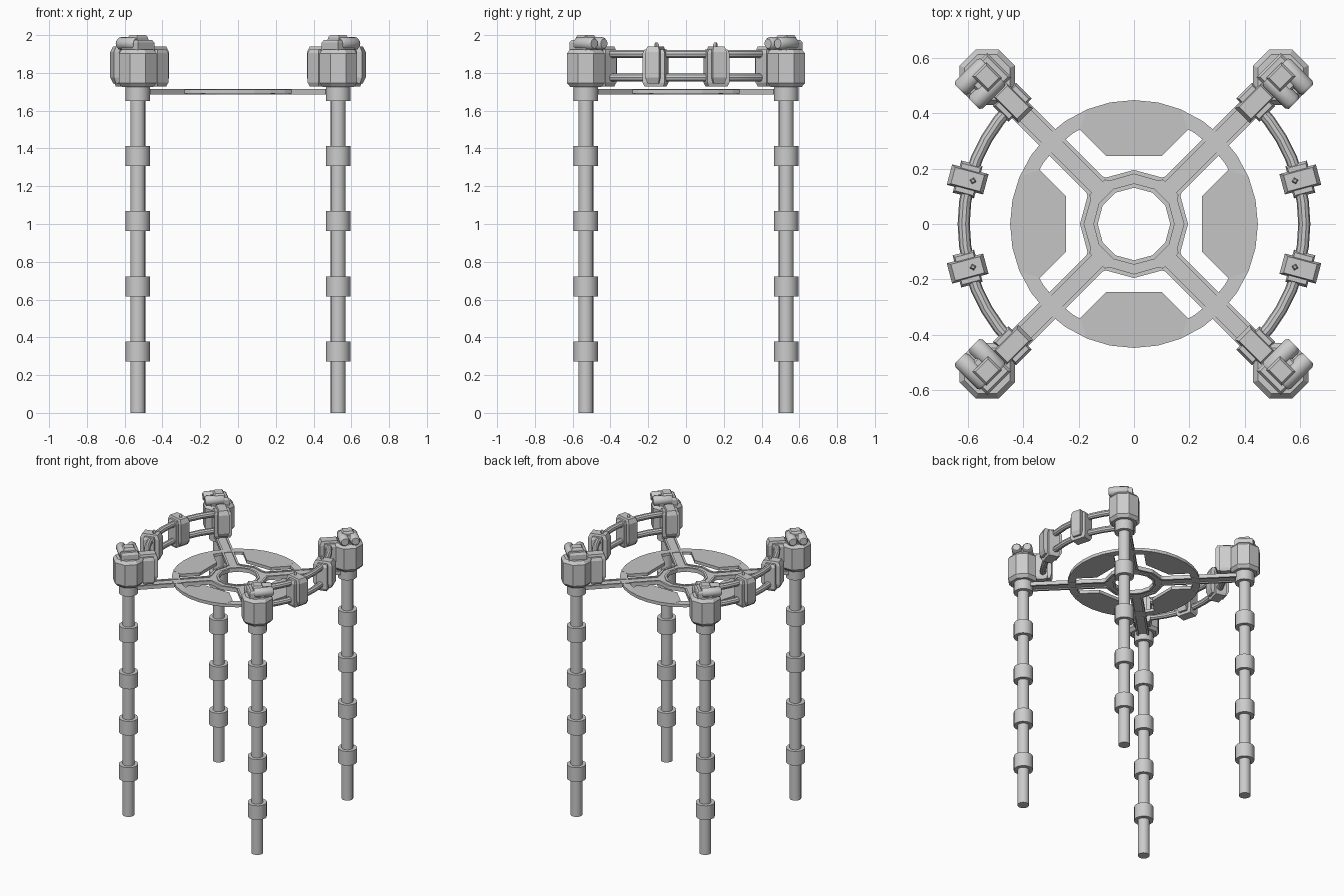
import bpy, bmesh, math
from mathutils import Matrix, Vector

if "Cube" in bpy.data.objects:
    bpy.data.objects.remove(bpy.data.objects["Cube"])


def material(name, v):
    m = bpy.data.materials.new(name)
    m.diffuse_color = (v, v, v, 1)
    m.use_nodes = True
    m.node_tree.nodes["Principled BSDF"].inputs["Base Color"].default_value = m.diffuse_color
    return m


GREY = material("light grey", 0.6)
PANEL = material("panel grey", 0.56)
S = math.sqrt(0.5)
DIAG = math.radians(45)


def finish(bm, name, mirror=(True, True), mat=GREY, smooth=False):
    bmesh.ops.recalc_face_normals(bm, faces=bm.faces)
    me = bpy.data.meshes.new(name)
    bm.to_mesh(me)
    bm.free()
    ob = bpy.data.objects.new(name, me)
    bpy.context.collection.objects.link(ob)
    me.materials.append(mat)
    if any(mirror):
        mod = ob.modifiers.new("mirror", 'MIRROR')
        mod.use_axis = (mirror[0], mirror[1], False)
        mod.use_mirror_merge = False
    if smooth:
        bpy.ops.object.select_all(action='DESELECT')
        ob.select_set(True)
        bpy.context.view_layer.objects.active = ob
        bpy.ops.object.shade_smooth_by_angle(angle=math.radians(35))
    return ob


def loft(bm, loops):
    """Skin a stack of equal-length point loops and cap both ends."""
    rings = [[bm.verts.new(p) for p in lp] for lp in loops]
    n = len(rings[0])
    for a, b in zip(rings, rings[1:]):
        for i in range(n):
            bm.faces.new((a[i], a[(i + 1) % n], b[(i + 1) % n], b[i]))
    bm.faces.new(rings[0][::-1])
    bm.faces.new(rings[-1])


def slab(bm, pts, z0, z1, M=Matrix(), bev=0.0, shrink=0.8):
    """Extrude an outline up, optionally with tapered top and bottom rims."""
    c = sum((Vector(p) for p in pts), Vector((0, 0))) / len(pts)
    small = [c + (Vector(p) - c) * shrink for p in pts]
    levels = [(pts, z0), (pts, z1)]
    if bev:
        levels = [(small, z0), (pts, z0 + bev), (pts, z1 - bev), (small, z1)]
    loft(bm, [[M @ Vector((p[0], p[1], z)) for p in lp] for lp, z in levels])


def rect(cx, hx, hy, cy=0):
    return [(cx - hx, cy - hy), (cx + hx, cy - hy), (cx + hx, cy + hy), (cx - hx, cy + hy)]


def ngon(r, n, cx=0.0, cy=0.0, a0=0.0):
    return [(cx + r * math.cos(a0 + i * math.tau / n),
             cy + r * math.sin(a0 + i * math.tau / n)) for i in range(n)]


def ring(bm, outer, inner, z0, z1):
    """Flat plate between two outlines with equal point counts."""
    loops = [[bm.verts.new((x, y, z)) for x, y in lp]
             for lp, z in ((outer, z0), (outer, z1), (inner, z1), (inner, z0))]
    n = len(outer)
    for k in range(4):
        a, b = loops[k], loops[(k + 1) % 4]
        for i in range(n):
            bm.faces.new((a[i], a[(i + 1) % n], b[(i + 1) % n], b[i]))


RADIAL = Matrix.Rotation(DIAG, 4, 'Z')      # local x points out to the corner
CX = 0.75 * S

# corner posts
bm = bmesh.new()
slab(bm, ngon(0.04, 16, CX, CX), 0, 1.75)
finish(bm, "post", smooth=True)

# collars along the posts
bm = bmesh.new()
for i in range(5):
    z = 0.325 + 0.345 * i
    slab(bm, ngon(0.065, 16, CX, CX), z - 0.053, z + 0.053)
finish(bm, "post_collar", smooth=True)

# octagonal post heads with chamfered rims
bm = bmesh.new()
slab(bm, ngon(0.1 / math.cos(math.pi / 8), 8, 0.75, 0, math.pi / 8),
     1.725, 1.925, RADIAL, 0.022, 0.82)
finish(bm, "post_head")

# caps on the heads
bm = bmesh.new()
slab(bm, rect(0.75, 0.062, 0.062), 1.90, 1.975, RADIAL, 0.015, 0.85)
slab(bm, rect(0.75, 0.04, 0.035), 1.95, 2.0, RADIAL, 0.012, 0.8)
finish(bm, "head_cap")

# twin canisters lying across each head
bm = bmesh.new()
for r in (0.715, 0.788):
    loops = []
    for t, k in ((0.03, 0.8), (0.02, 1), (-0.09, 1), (-0.102, 0.75)):
        loops.append([RADIAL @ Vector((r + x * k, t, 1.955 + y * k))
                      for x, y in ngon(0.034, 12)])
    loft(bm, loops)
finish(bm, "canister", smooth=True)

# curved double rails on the two sides
bm = bmesh.new()
for z in (1.9, 1.775):
    loops = []
    for i in range(13):
        a = math.radians(-45 + 7.5 * i)
        loops.append([((0.615 + x) * math.cos(a), (0.615 + x) * math.sin(a), z + y)
                      for x, y in ngon(0.022, 10)])
    loft(bm, loops)
finish(bm, "side_rail", mirror=(True, False), smooth=True)


# cross-shaped clamps on the rails
def clamp(name, angle, pin):
    bm = bmesh.new()
    M = Matrix.Rotation(math.radians(angle), 4, 'Z')
    slab(bm, rect(0.622, 0.04, 0.06), 1.728, 1.925, M, 0.02, 0.85)
    slab(bm, rect(0.622, 0.068, 0.038), 1.745, 1.94, M, 0.03, 0.8)
    if pin:
        slab(bm, ngon(0.012, 4, 0.602), 1.93, 1.962, M, 0.01, 0.5)
    finish(bm, name)


clamp("middle_clamp", 15, True)
clamp("end_clamp", 45, False)

# thin outer ring
Z0, Z1 = 1.69, 1.711
bm = bmesh.new()
ring(bm, ngon(0.447, 32), ngon(0.395, 32), Z0, Z1)
finish(bm, "outer_ring", mirror=(False, False))

# four infill panels reaching inward from the ring
bm = bmesh.new()
arc = [(0.4475 * math.cos(a), 0.4475 * math.sin(a))
       for a in (math.radians(67.5 + 11.25 * i) for i in range(5))]
outline = [(-0.195, 0.34), (-0.1, 0.245), (0.1, 0.245), (0.195, 0.34)] + arc
for q in range(4):
    slab(bm, outline, Z0 - 0.001, Z1 + 0.001, Matrix.Rotation(q * math.pi / 2, 4, 'Z'))
finish(bm, "ring_panel", mirror=(False, False), mat=PANEL)

# twelve-sided hub: recessed floor between two raised rims
bm = bmesh.new()
ring(bm, ngon(0.193, 12), ngon(0.132, 12), 1.693, 1.708)
ring(bm, ngon(0.147, 12), ngon(0.131, 12), 1.686, 1.714)
finish(bm, "hub", mirror=(False, False))
bm = bmesh.new()
slab(bm, [(0.195, 0), (0.18, 0), (0.155, 0.089), (0.168, 0.1)], 1.686, 1.714)
slab(bm, [(0, 0.195), (0, 0.18), (0.089, 0.155), (0.1, 0.168)], 1.686, 1.714)
slab(bm, [(0.168, 0.1), (0.155, 0.089), (0.165, 0.125), (0.175, 0.125)], 1.686, 1.714)
slab(bm, [(0.1, 0.168), (0.089, 0.155), (0.125, 0.165), (0.125, 0.175)], 1.686, 1.714)
finish(bm, "hub_rim")

# channel arms from the hub to the posts
bm = bmesh.new()
slab(bm, rect(0.43, 0.265, 0.036), 1.694, 1.708, RADIAL)
for s in (-1, 1):
    slab(bm, rect(0.442, 0.255, 0.007, s * 0.034), 1.686, 1.714, RADIAL)
finish(bm, "arm")
